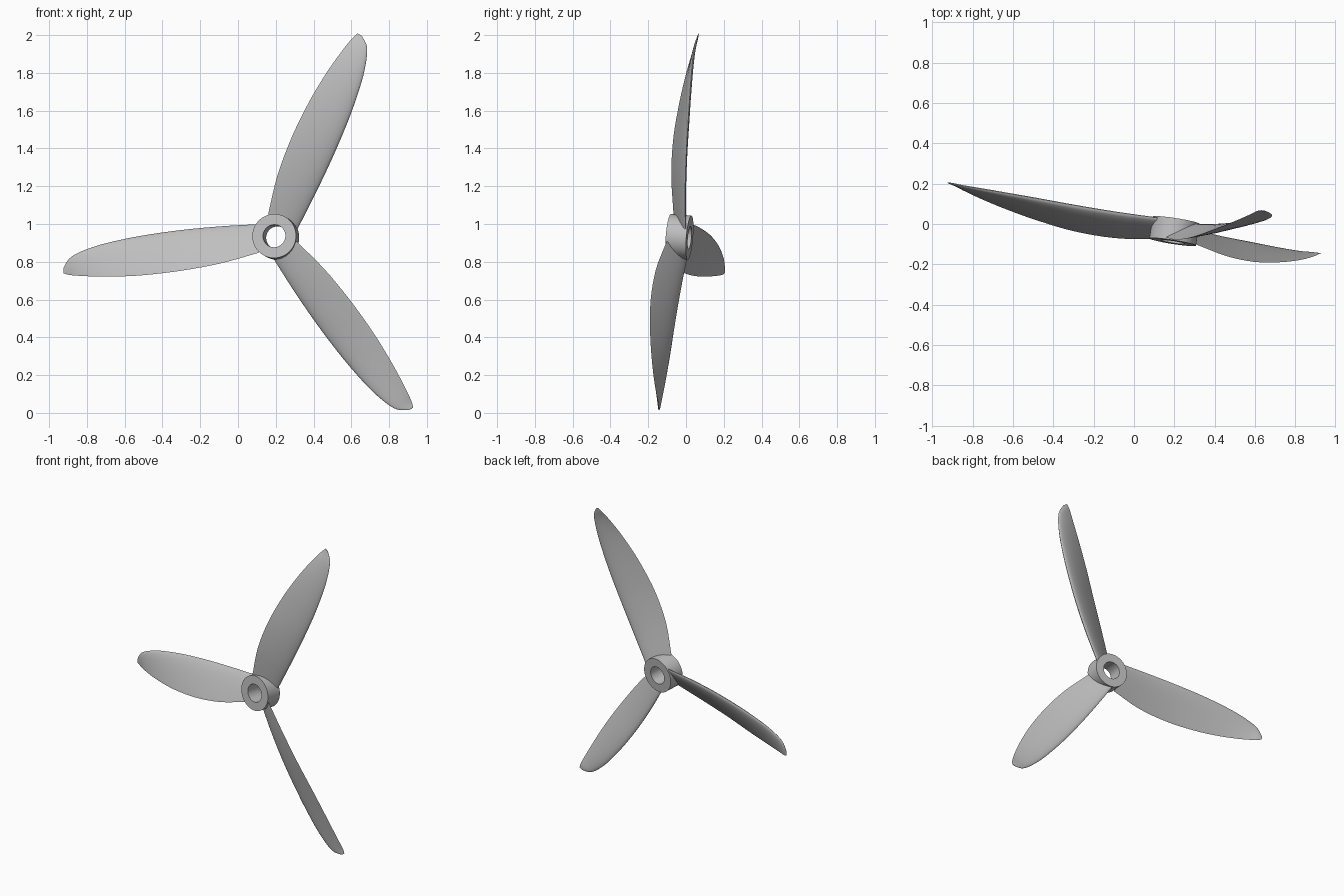
import bpy, bmesh, math
from mathutils import Matrix, Vector

cube = bpy.data.objects.get("Cube")
if cube:
    bpy.data.objects.remove(cube, do_unlink=True)

# One plain grey for everything
grey = bpy.data.materials.new("plain_grey")
grey.use_nodes = True
colour = (0.52, 0.52, 0.52, 1)
grey.diffuse_color = colour
grey.node_tree.nodes["Principled BSDF"].inputs["Base Color"].default_value = colour

# Tilted frame: the shaft runs along local y
shaft = Vector((0.154, 0.985, -0.083)).normalized()
up = Vector((1, 0, 0)).cross(shaft).normalized()
side = shaft.cross(up)
frame = Matrix((side, shaft, up)).transposed().to_4x4()
frame.translation = (0.2, -0.035, 0.932)


def finish(bm, name):
    bmesh.ops.recalc_face_normals(bm, faces=bm.faces)
    mesh = bpy.data.meshes.new(name)
    bm.to_mesh(mesh)
    bm.free()
    mesh.materials.append(grey)
    return mesh


def place(name, mesh, turn=0):
    ob = bpy.data.objects.new(name, mesh)
    bpy.context.collection.objects.link(ob)
    ob.matrix_world = frame @ Matrix.Rotation(turn, 4, 'Y')
    return ob


def smooth(ob, degrees):
    bpy.ops.object.select_all(action='DESELECT')
    ob.select_set(True)
    bpy.context.view_layer.objects.active = ob
    bpy.ops.object.shade_smooth_by_angle(angle=math.radians(degrees))


def spline(points, steps):
    """Catmull-Rom samples through the stations."""
    pts = [Vector(p) for p in points]
    pts = [2 * pts[0] - pts[1]] + pts + [2 * pts[-1] - pts[-2]]
    out = []
    for a, b, c, d in zip(pts, pts[1:], pts[2:], pts[3:]):
        for i in range(steps):
            t = i / steps
            out.append(b + (c - a) * t / 2 + (2 * a - 5 * b + 4 * c - d) * t**2 / 2
                       + (3 * b - a - 3 * c + d) * t**3 / 2)
    return out + [pts[-2]]


# Hub: a rectangle spun round the shaft
INNER, OUTER, HALF = 0.06, 0.117, 0.055
bm = bmesh.new()
corners = [bm.verts.new(p) for p in ((INNER, -HALF, 0), (OUTER, -HALF, 0),
                                     (OUTER, HALF, 0), (INNER, HALF, 0))]
edges = [bm.edges.new((corners[i], corners[i - 1])) for i in range(4)]
bmesh.ops.spin(bm, geom=corners + edges, cent=(0, 0, 0), axis=(0, 1, 0),
               angle=math.tau, steps=64)
bmesh.ops.remove_doubles(bm, verts=bm.verts, dist=1e-4)
smooth(place("hub", finish(bm, "hub")), 35)

# Blade stations: radius, then height and depth of the back and front edges
outline = [((0.085, 0.073, 0.046), (-0.088, -0.047)),
           ((0.29, 0.064, 0.043), (-0.144, -0.068)),
           ((0.5, 0.048, 0.046), (-0.179, -0.062)),
           ((0.7, 0.024, 0.053), (-0.197, -0.033)),
           ((0.85, -0.002, 0.058), (-0.2, -0.003)),
           ((0.97, -0.03, 0.062), (-0.196, 0.026)),
           ((1.07, -0.066, 0.066), (-0.188, 0.055)),
           ((1.12, -0.098, 0.071), (-0.181, 0.073)),
           ((1.15, -0.145, 0.077), (-0.172, 0.079))]
back_edge = spline([b for b, f in outline], 4)
front_edge = spline([(b[0], *f) for b, f in outline], 4)


def half_thickness(s):
    """Wing section with a round nose at s = 0 and a thin edge at s = 1."""
    return 0.65 * (0.2969 * s**0.5 - 0.126 * s - 0.3516 * s**2
                   + 0.2843 * s**3 - 0.1016 * s**4)


# Blade: wing sections lofted along the radius
N = 12
bm = bmesh.new()
rings = []
for b, f in zip(back_edge, front_edge):
    chord = f - b
    across = Vector((0, -chord.z, chord.y))
    ring = []
    for k in range(2 * N):
        s = (1 - math.cos(math.pi * k / N)) / 2
        h = max(half_thickness(s), 0.004) * (1 if k < N else -1)
        if k in (0, N):
            h = 0
        p = b + chord * s + across * h
        ring.append(bm.verts.new((-p.x, p.z, p.y)))
    rings.append(ring)
for r0, r1 in zip(rings, rings[1:]):
    for k in range(2 * N):
        bm.faces.new((r0[k - 1], r0[k], r1[k], r1[k - 1]))
bm.faces.new(rings[0])
bm.faces.new(rings[-1])
blade = finish(bm, "blade")

for i, name in enumerate(("right_blade", "upper_blade", "lower_blade")):
    ob = place(name, blade, i * math.tau / 3)
smooth(ob, 45)
